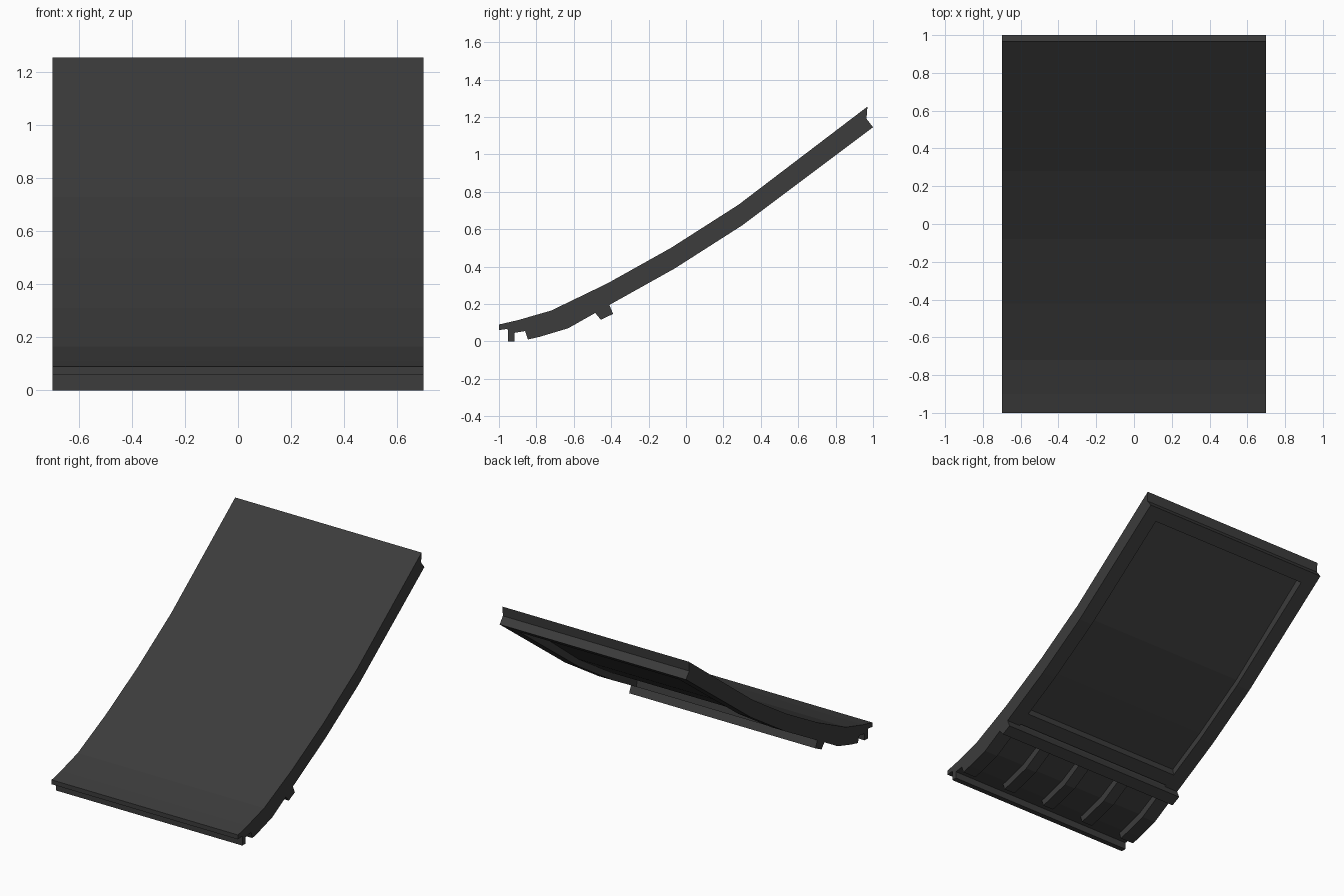
import bpy, bmesh
from mathutils import Vector

if "Cube" in bpy.data.objects:
    bpy.data.objects.remove(bpy.data.objects["Cube"])

mat = bpy.data.materials.new("dark_grey")
mat.diffuse_color = (0.045, 0.045, 0.045, 1)
mat.use_nodes = True
mat.node_tree.nodes["Principled BSDF"].inputs["Base Color"].default_value = mat.diffuse_color

def extrude(name, profile, x0, x1):
    """Closed (y, z) profile swept straight from x0 to x1."""
    bm = bmesh.new()
    f = bm.faces.new([bm.verts.new((x0, p[0], p[1])) for p in profile])
    ext = bmesh.ops.extrude_face_region(bm, geom=[f])
    moved = [v for v in ext["geom"] if isinstance(v, bmesh.types.BMVert)]
    bmesh.ops.translate(bm, vec=(x1 - x0, 0, 0), verts=moved)
    bmesh.ops.recalc_face_normals(bm, faces=bm.faces)
    me = bpy.data.meshes.new(name)
    bm.to_mesh(me)
    bm.free()
    me.materials.append(mat)
    ob = bpy.data.objects.new(name, me)
    bpy.context.collection.objects.link(ob)
    return ob

# side curves: top of the panel, underside of skin, bottom of frame (front to back)
top = [(-0.90, .113), (-0.72, .165), (-0.42, .31), (-0.08, .50), (0.28, .73), (0.97, 1.255)]
bottom = [(-0.78, .025), (-0.63, .07), (-0.40, .20), (-0.06, .39), (0.30, .62), (1.0, 1.145)]
mid = [tuple(Vector(a).lerp(Vector(b), 0.6)) for a, b in zip(top, bottom)]
mid[-1] = (0.965, 1.19)

def between(a, b, t):
    return tuple(Vector(a).lerp(Vector(b), t))

# curved top skin with thin front edge
extrude("top_skin", [(-1, .06), (-1, .09)] + top + mid[::-1]
        + [(-0.86, .055), (-0.92, .045), (-0.96, .066)], -0.7, 0.7)

# side rails of the underside frame
rail = [(-0.86, .055)] + mid + bottom[::-1] + [(-0.845, .01)]
for side, x in (("left", -0.7), ("right", 0.6)):
    extrude(side + "_rail", rail, x, x + 0.1)

# cross rims closing the recess at the back and next to the bar
def cross_rim(name, i, t0, t1):
    extrude(name, [between(mid[i], mid[i + 1], t0), between(mid[i], mid[i + 1], t1),
                   between(bottom[i], bottom[i + 1], t1), between(bottom[i], bottom[i + 1], t0)],
            -0.6, 0.6)

cross_rim("back_rim", 4, 0.90, 1.0)
cross_rim("middle_rim", 2, 0.0, 0.22)

# heavy bar under the panel
extrude("cross_bar", [(-0.50, .17), (-0.455, .115), (-0.39, .147),
                      (-0.41, .195), (-0.408, .244)], -0.7, 0.7)

# ribs between bar and front
rib = [(-0.86, .055)] + mid[:3] + [(-0.44, .18), (-0.63, .07), (-0.78, .027), (-0.845, .012)]
for i in range(3):
    x = (i - 1) * 0.32
    extrude(f"rib_{i + 1}", rib, x - 0.04, x + 0.04)

# front lip that stands on the ground
extrude("front_lip", [(-0.953, 0), (-0.953, .075), (-0.918, .075), (-0.918, 0)], -0.7, 0.7)
